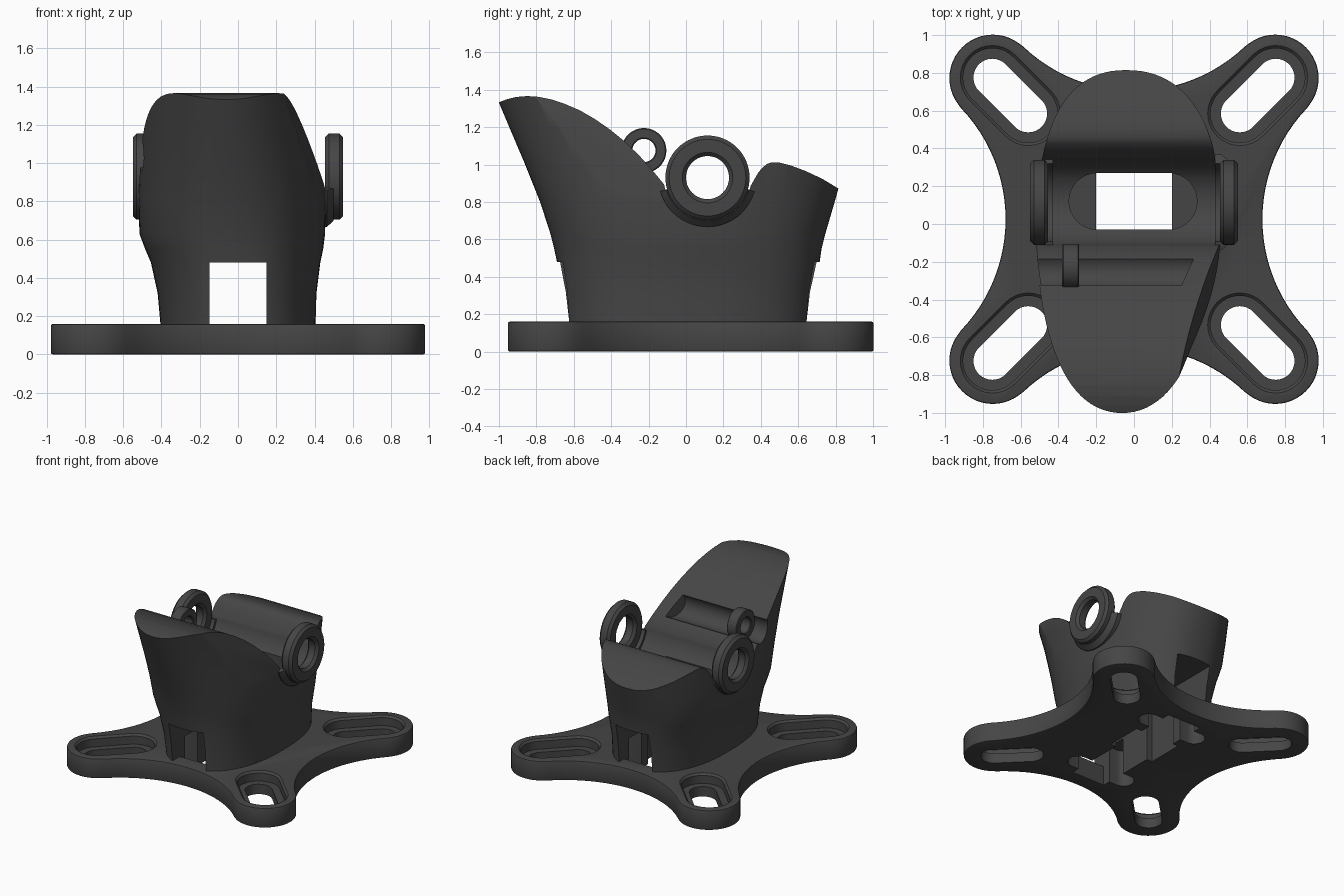
import bpy
import bmesh
from math import sin, cos, pi, atan2, copysign

if "Cube" in bpy.data.objects:
    bpy.data.objects.remove(bpy.data.objects["Cube"])

mat = bpy.data.materials.new("charcoal_plastic")
mat.use_nodes = True
colour = (0.06, 0.06, 0.06, 1)
mat.diffuse_color = colour
mat.node_tree.nodes["Principled BSDF"].inputs["Base Color"].default_value = colour


def skin(name, rings, cyclic=False):
    """Bridge equal-sized rings of points; cap the ends unless cyclic."""
    bm = bmesh.new()
    loops = [[bm.verts.new(p) for p in ring] for ring in rings]
    n = len(loops[0])
    pairs = list(zip(loops, loops[1:]))
    if cyclic:
        pairs.append((loops[-1], loops[0]))
    else:
        bm.faces.new(loops[0])
        bm.faces.new(loops[-1])
    for a, b in pairs:
        for i in range(n):
            j = (i + 1) % n
            bm.faces.new((a[i], a[j], b[j], b[i]))
    bmesh.ops.recalc_face_normals(bm, faces=bm.faces)
    mesh = bpy.data.meshes.new(name)
    bm.to_mesh(mesh)
    bm.free()
    mesh.materials.append(mat)
    obj = bpy.data.objects.new(name, mesh)
    bpy.context.collection.objects.link(obj)
    return obj


def upright(name, outline, z0, z1):
    return skin(name, [[(x, y, z) for x, y in outline] for z in (z0, z1)])


def sideways(name, outline, x0, x1):
    return skin(name, [[(x, y, z) for y, z in outline] for x in (x0, x1)])


def box(name, x, y0, y1, z0, z1):
    return upright(name, [(-x, y0), (x, y0), (x, y1), (-x, y1)], z0, z1)


def arc(cx, cy, r, a0, a1, steps):
    return [(cx + r * cos(a0 + (a1 - a0) * i / steps),
             cy + r * sin(a0 + (a1 - a0) * i / steps)) for i in range(steps + 1)]


def stadium(p, q, r):
    a = atan2(q[1] - p[1], q[0] - p[0])
    return arc(*q, r, a - pi / 2, a + pi / 2, 16) + arc(*p, r, a + pi / 2, a + 3 * pi / 2, 16)


def activate(obj):
    bpy.ops.object.select_all(action='DESELECT')
    obj.select_set(True)
    bpy.context.view_layer.objects.active = obj


def cut(obj, cutters):
    activate(obj)
    for c in cutters:
        m = obj.modifiers.new("cut", 'BOOLEAN')
        m.solver = 'EXACT'
        m.object = c
        bpy.ops.object.modifier_apply(modifier=m.name)
        bpy.data.objects.remove(c)


def bevel(obj, width):
    activate(obj)
    m = obj.modifiers.new("edge", 'BEVEL')
    m.width = width
    m.segments = 2
    m.limit_method = 'ANGLE'
    m.angle_limit = pi / 4
    bpy.ops.object.modifier_apply(modifier=m.name)


def smooth(obj):
    activate(obj)
    bpy.ops.object.shade_smooth_by_angle(angle=pi / 6)


def ring(name, x0, x1, y, z, outer, inner, c):
    section = [(x0, inner + c), (x0, outer - c), (x0 + c, outer), (x1 - c, outer),
               (x1, outer - c), (x1, inner + c), (x1 - c, inner), (x0 + c, inner)]
    obj = skin(name, [[(x, y + r * cos(a), z + r * sin(a)) for x, r in section]
                      for a in (2 * pi * i / 64 for i in range(64))], cyclic=True)
    smooth(obj)


# Four-armed plate: round lobes joined by concave arcs
MID = 0.025
LOBE, WAIST, WAIST_R = 0.7475, 1.531, 0.851
tilt = atan2(LOBE, WAIST - LOBE)
outline = []
for k in range(4):
    quarter = arc(WAIST, 0, WAIST_R, pi + tilt, pi - tilt, 24)
    quarter += arc(LOBE, LOBE, 0.23, -tilt, pi / 2 + tilt, 24)[1:-1]
    c, s = cos(k * pi / 2), sin(k * pi / 2)
    outline += [(c * x - s * y, s * x + c * y + MID) for x, y in quarter]
plate = upright("base_plate", outline, 0, 0.16)
bevel(plate, 0.01)


def strap_slots(z0, z1):
    return [upright("strap_slot_cutter", stadium((-0.22, y), (0.22, y), 0.08), z0, z1)
            for y in (MID - 0.41, MID + 0.41)]


# Countersunk diagonal slots and the opening under the body
holes = []
for sx in (-1, 1):
    for sy in (-1, 1):
        p, q = [(sx * d, sy * d + MID) for d in (0.56, 0.75)]
        holes.append(upright("slot_cutter", stadium(p, q, 0.1), -0.1, 0.3))
        holes.append(skin("recess_cutter", [[(x, y, z) for x, y in stadium(p, q, r)]
                                            for z, r in ((0.08, 0.155), (0.145, 0.155), (0.175, 0.185))]))
holes.append(box("tunnel_floor_cutter", 0.15, -0.53, 0.58, -0.1, 0.3))
holes.append(box("shaft_floor_cutter", 0.2, -0.03, 0.27, -0.11, 0.31))
cut(plate, holes + strap_slots(-0.12, 0.32))
smooth(plate)

# Body: flaring oval shell; height, centre x, width to -x, width to +x, front y, back y, squareness
sections = [
    (0.155, 0, 0.405, 0.405, -0.65, 0.67, 2.4),
    (0.32, -0.01, 0.41, 0.42, -0.665, 0.685, 2.4),
    (0.48, -0.02, 0.435, 0.45, -0.69, 0.715, 2.4),
    (0.55, -0.03, 0.455, 0.475, -0.705, 0.725, 2.35),
    (0.63, -0.035, 0.48, 0.49, -0.725, 0.745, 2.3),
    (0.80, -0.04, 0.48, 0.5, -0.78, 0.795, 2.25),
    (1.00, -0.05, 0.468, 0.52, -0.86, 0.85, 2.2),
    (1.20, -0.06, 0.465, 0.52, -0.945, 0.87, 2.1),
    (1.45, -0.065, 0.462, 0.51, -1.05, 0.89, 2.05),
]


def power(v, n):
    return copysign(abs(v) ** (2 / n), v)


def half_width(a, left, right):
    """The +x side is fuller than the -x side, except towards the front."""
    return right + (left - right) * max(0, -sin(a)) if cos(a) > 0 else left


rings = []
for z, cx, left, right, front, back, n in sections:
    cy, hy = (front + back) / 2, (back - front) / 2
    rings.append([(cx + half_width(a, left, right) * power(cos(a), n), cy + hy * power(sin(a), n), z)
                  for a in (2 * pi * i / 96 for i in range(96))])
body = skin("saddle_body", rings)

# Top profile: tall front lip, round saddle, low back lip
AXIS_Y, AXIS_Z = 0.115, 0.93
top = [(-1.3, 1.2), (-1, 1.333), (-0.96, 1.348), (-0.91, 1.361), (-0.85, 1.366), (-0.79, 1.362),
       (-0.72, 1.348), (-0.65, 1.325), (-0.57, 1.291), (-0.49, 1.245), (-0.41, 1.19),
       (-0.33, 1.125), (-0.25, 1.048), (-0.18, 0.97)]
top += arc(AXIS_Y, AXIS_Z, 0.235, pi * 1.05, pi * 1.94, 32)
top += [(0.365, 0.92), (0.385, 0.955), (0.41, 0.985), (0.435, 1.004), (0.46, 1.012), (0.5, 1.01),
        (0.56, 0.995), (0.64, 0.965), (0.73, 0.923), (0.82, 0.868), (1.2, 0.6), (1.2, 1.8), (-1.3, 1.8)]
top_cutter = sideways("top_cutter", top, -1, 1)

# Slanted trim on the +x flank of the front lip
flank = [[(0.265 + 0.16 * (y + 0.69) - 0.21 * (z - 1.33), y, z), (1, y, z)]
         for y, z in ((-1.3, 0.45), (-0.1, 0.45), (-0.1, 1.7), (-1.3, 1.7))]
flank_cutter = skin("flank_cutter", [[pair[i] for pair in flank] for i in (0, 1)])

# Cross channel with a slanted end
channel = sideways("channel_cutter", arc(-0.24, 1.06, 0.1, 0, 2 * pi * 47 / 48, 47), -0.8, 0.29)
for v in channel.data.vertices:
    if v.co.x > 0:
        v.co.x += 0.45 * (v.co.y + 0.24)

cut(body, [
    top_cutter, flank_cutter, channel,
    box("tunnel_cutter", 0.15, -1.2, 1.2, 0.05, 0.48),
    box("shaft_cutter", 0.2, -0.03, 0.27, 0.04, 0.9),
    upright("pocket_cutter", stadium((-0.195, 0.12), (0.185, 0.12), 0.149), 0.46, 0.91),
] + strap_slots(0.06, 0.3))
smooth(body)

# Eyelets at the ends of the saddle, each on a tapered half collar
for side, s in (("left", 1), ("right", -1)):
    x0, x1 = sorted((s * 0.455, s * 0.55))
    ring(side + "_eyelet", x0, x1, AXIS_Y, AXIS_Z, 0.225, 0.115, 0.02)
    a0, a1 = pi * 1.09, pi * 1.91
    rims = []
    for x, r in ((0.43, 0.263), (0.465, 0.263), (0.5, 0.23)):
        crescent = arc(AXIS_Y, AXIS_Z, r, a0, a1, 24) + arc(AXIS_Y, AXIS_Z, 0.215, a1, a0, 24)
        rims.append([(s * x, y, z) for y, z in crescent])
    smooth(skin(side + "_collar", rims))

# Small guide ring in the channel
ring("guide_ring", -0.38, -0.29, -0.225, 1.075, 0.12, 0.062, 0.006)
